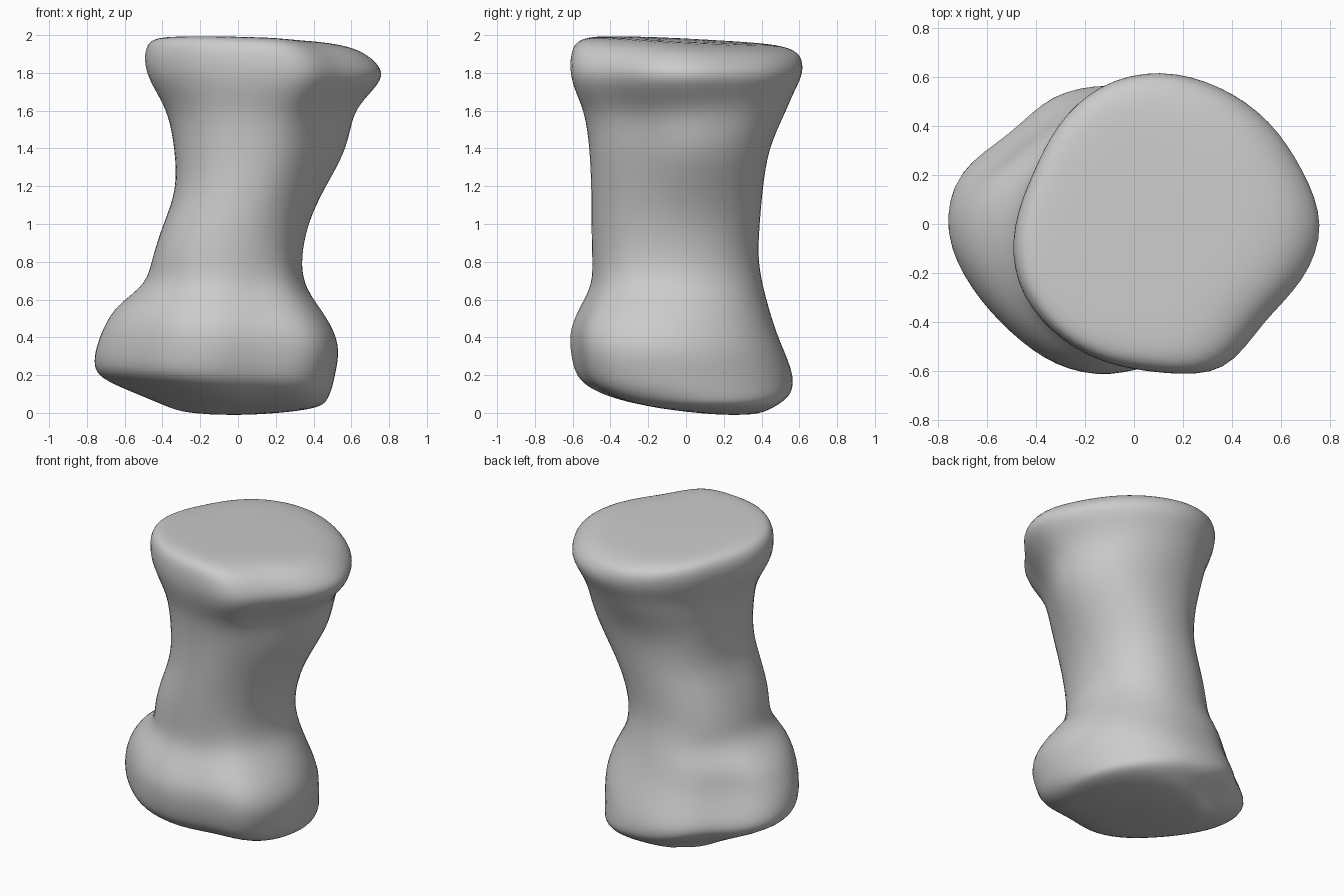
import bpy, bmesh
from math import cos, sin, pi

if "Cube" in bpy.data.objects:
    bpy.data.objects.remove(bpy.data.objects["Cube"])

N = 16  # points around each cross-section, anticlockwise from +x

# Outline shapes (radii every 22.5 degrees) at key heights
SHAPES = [
    (0.35, (.62, .60, .61, .61, .59, .60, .54, .65, .65, .585, .555, .575, .58, .545, .69, .65)),
    (0.85, (.43, .45, .47, .47, .45, .46, .47, .44, .42, .44, .47, .47, .46, .46, .46, .43)),
    (1.45, (.48, .50, .50, .47, .45, .46, .46, .43, .41, .44, .47, .48, .47, .46, .41, .41)),
    (1.78, (.645, .595, .60, .61, .63, .62, .58, .545, .59, .63, .62, .61, .60, .66, .55, .605)),
]

# Silhouette limits before tilting the ends: z, x min, x max, y min, y max
LEVELS = [
    (-.010, -.29, .02, .18, .38),
    (0.04, -.42, .43, -.22, .47),
    (0.095, -.57, .47, -.44, .55),
    (0.16, -.74, .495, -.56, .565),
    (0.23, -.775, .51, -.60, .555),
    (0.34, -.76, .535, -.62, .51),
    (0.45, -.72, .50, -.62, .465),
    (0.57, -.65, .42, -.56, .43),
    (0.68, -.48, .345, -.495, .40),
    (0.82, -.45, .33, -.495, .375),
    (1.00, -.39, .365, -.50, .385),
    (1.18, -.315, .45, -.50, .40),
    (1.40, -.325, .585, -.51, .43),
    (1.58, -.36, .61, -.53, .52),
    (1.69, -.42, .71, -.57, .57),
    (1.79, -.48, .795, -.61, .62),
    (1.88, -.49, .745, -.605, .625),
    (1.94, -.47, .66, -.58, .60),
    (1.968, -.425, .53, -.52, .51),
    (1.975, -.30, .36, -.40, .36),
]


def radii_at(z):
    """Blend the two nearest outline shapes."""
    if z <= SHAPES[0][0]:
        return SHAPES[0][1]
    for (z0, a), (z1, b) in zip(SHAPES, SHAPES[1:]):
        if z <= z1:
            t = (z - z0) / (z1 - z0)
            t = t * t * (3 - 2 * t)
            return [p + (q - p) * t for p, q in zip(a, b)]
    return SHAPES[-1][1]


def fit(values, lo, hi, grow=1.025):
    """Stretch values to the given limits, allowing for subdivision shrinkage."""
    a, b = min(values), max(values)
    mid = (lo + hi) / 2
    return [mid + ((v - a) / (b - a) - .5) * (hi - lo) * grow for v in values]


def tilt(x, y, z):
    """Slope the top down to the back and the underside down to the right."""
    top = min(max((z - 1.75) / .15, 0), 1)
    base = min(max((.4 - z) / .2, 0), 1)
    return z - top * (.045 * y + .03 * x) - base * .04 * (x + .15)


# Bone: lofted cross-sections, closed at both ends and smoothed
bm = bmesh.new()
rings = []
for z, x0, x1, y0, y1 in LEVELS:
    r = radii_at(z)
    xs = fit([r[i] * cos(2 * pi * i / N) for i in range(N)], x0, x1)
    ys = fit([r[i] * sin(2 * pi * i / N) for i in range(N)], y0, y1)
    rings.append([bm.verts.new((x, y, tilt(x, y, z))) for x, y in zip(xs, ys)])
for lower, upper in zip(rings, rings[1:]):
    for i in range(N):
        j = (i + 1) % N
        bm.faces.new((lower[i], lower[j], upper[j], upper[i]))
bm.faces.new(rings[0][::-1])
bm.faces.new(rings[-1])
for f in bm.faces:
    f.smooth = True
mesh = bpy.data.meshes.new("toe_bone")
bm.to_mesh(mesh)
bm.free()
bone = bpy.data.objects.new("toe_bone", mesh)
bpy.context.collection.objects.link(bone)
sub = bone.modifiers.new("smooth", 'SUBSURF')
sub.levels = sub.render_levels = 2
